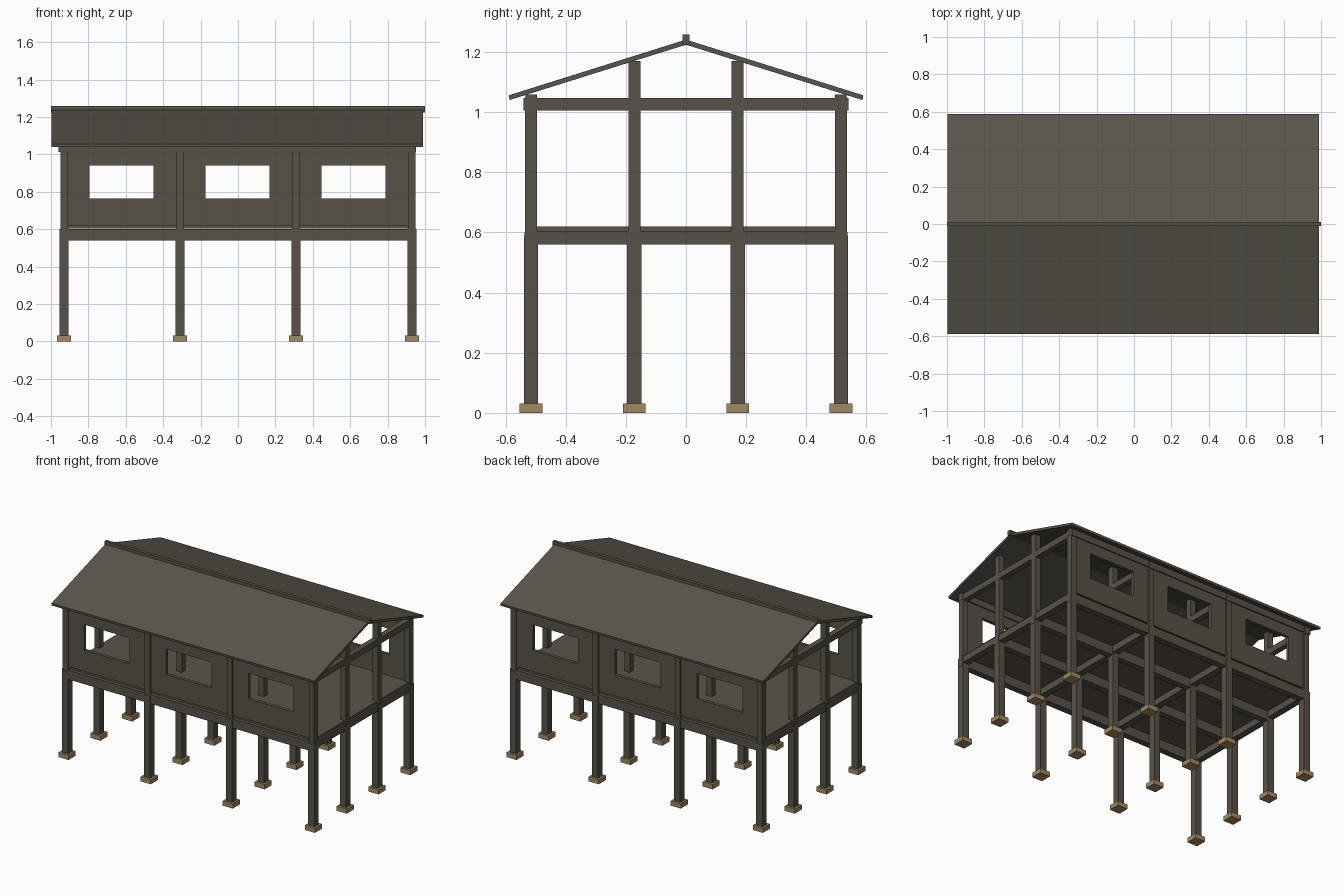
import bpy, bmesh
from mathutils import Vector

if "Cube" in bpy.data.objects:
    bpy.data.objects.remove(bpy.data.objects["Cube"])


def material(name, rgb):
    m = bpy.data.materials.new(name)
    m.diffuse_color = (*rgb, 1)
    m.use_nodes = True
    m.node_tree.nodes["Principled BSDF"].inputs["Base Color"].default_value = m.diffuse_color
    return m


TIMBER = material("dark timber", (0.098, 0.086, 0.064))
ROOF = material("roof brown", (0.102, 0.088, 0.070))
STONE = material("tan stone", (0.36, 0.255, 0.125))


def finish(name, bm, mat):
    bmesh.ops.recalc_face_normals(bm, faces=bm.faces)
    me = bpy.data.meshes.new(name)
    bm.to_mesh(me)
    bm.free()
    me.materials.append(mat)
    ob = bpy.data.objects.new(name, me)
    bpy.context.collection.objects.link(ob)
    return ob


def box(name, x, y, z, mat=TIMBER):
    """Box from (min, max) ranges."""
    bm = bmesh.new()
    bmesh.ops.create_cube(bm, size=1)
    for v in bm.verts:
        v.co = Vector([r[0] + (c + 0.5) * (r[1] - r[0]) for c, r in zip(v.co, (x, y, z))])
    return finish(name, bm, mat)


def around(c, width):
    return (c - width / 2, c + width / 2)


def window_wall(name, x, y, z, wx, wz):
    """Wall panel with a rectangular opening."""
    bm = bmesh.new()
    loops = []
    for (a, b), (c, d) in ((x, z), (wx, wz)):
        loops.append([bm.verts.new((px, y[0], pz)) for px, pz in ((a, c), (b, c), (b, d), (a, d))])
    outer, inner = loops
    faces = [bm.faces.new((outer[i], outer[(i + 1) % 4], inner[(i + 1) % 4], inner[i])) for i in range(4)]
    ext = bmesh.ops.extrude_face_region(bm, geom=faces, use_keep_orig=True)
    for v in ext["geom"]:
        if isinstance(v, bmesh.types.BMVert):
            v.co.y = y[1]
    return finish(name, bm, TIMBER)


XS = (-0.93, -0.31, 0.31, 0.93)
YS = (-0.515, -0.172, 0.172, 0.515)

# Posts on stone feet, lower and upper storeys
for x in XS:
    for y in YS:
        box("post_foot", around(x, 0.076), around(y, 0.076), (0, 0.032), STONE)
        box("lower_post", around(x, 0.047), around(y, 0.047), (0.03, 0.59))
        top = 1.05 if abs(y) > 0.3 else 1.17
        box("upper_post", around(x, 0.04), around(y, 0.04), (0.59, top))

# Floor beams in both directions
for x in XS:
    box("floor_cross_beam", around(x, 0.045), (-0.535, 0.535), (0.56, 0.604))
    box("roof_tie_beam", around(x, 0.038), (-0.54, 0.54), (1.005, 1.047))
for y in YS:
    box("floor_long_beam", (-0.955, 0.955), around(y, 0.043), (0.54, 0.602))

# Floor deck
box("floor_deck", (-0.94, 0.94), (-0.515, 0.515), (0.604, 0.62), ROOF)

# Long walls with windows, and wall plates above
for y in (YS[0], YS[3]):
    box("wall_plate", (-0.96, 0.952), around(y, 0.038), (1.012, 1.058))
    for a, b in zip(XS, XS[1:]):
        mid = (a + b) / 2 - 0.003
        window_wall("window_wall", (a + 0.019, b - 0.019), around(y, 0.022), (0.62, 1.015),
                    around(mid, 0.342), (0.765, 0.94))

# Roof slopes
for s in (-1, 1):
    bm = bmesh.new()
    prof = [(0, 1.241), (s * 0.589, 1.056), (s * 0.587, 1.04), (0, 1.224)]
    f = bm.faces.new([bm.verts.new((-0.996, y, z)) for y, z in prof])
    ext = bmesh.ops.extrude_face_region(bm, geom=[f], use_keep_orig=True)
    for v in ext["geom"]:
        if isinstance(v, bmesh.types.BMVert):
            v.co.x = 0.989
    finish("roof_slope", bm, ROOF)

# Ridge cap
box("ridge_cap", (-1, 1), (-0.011, 0.011), (1.225, 1.258))
